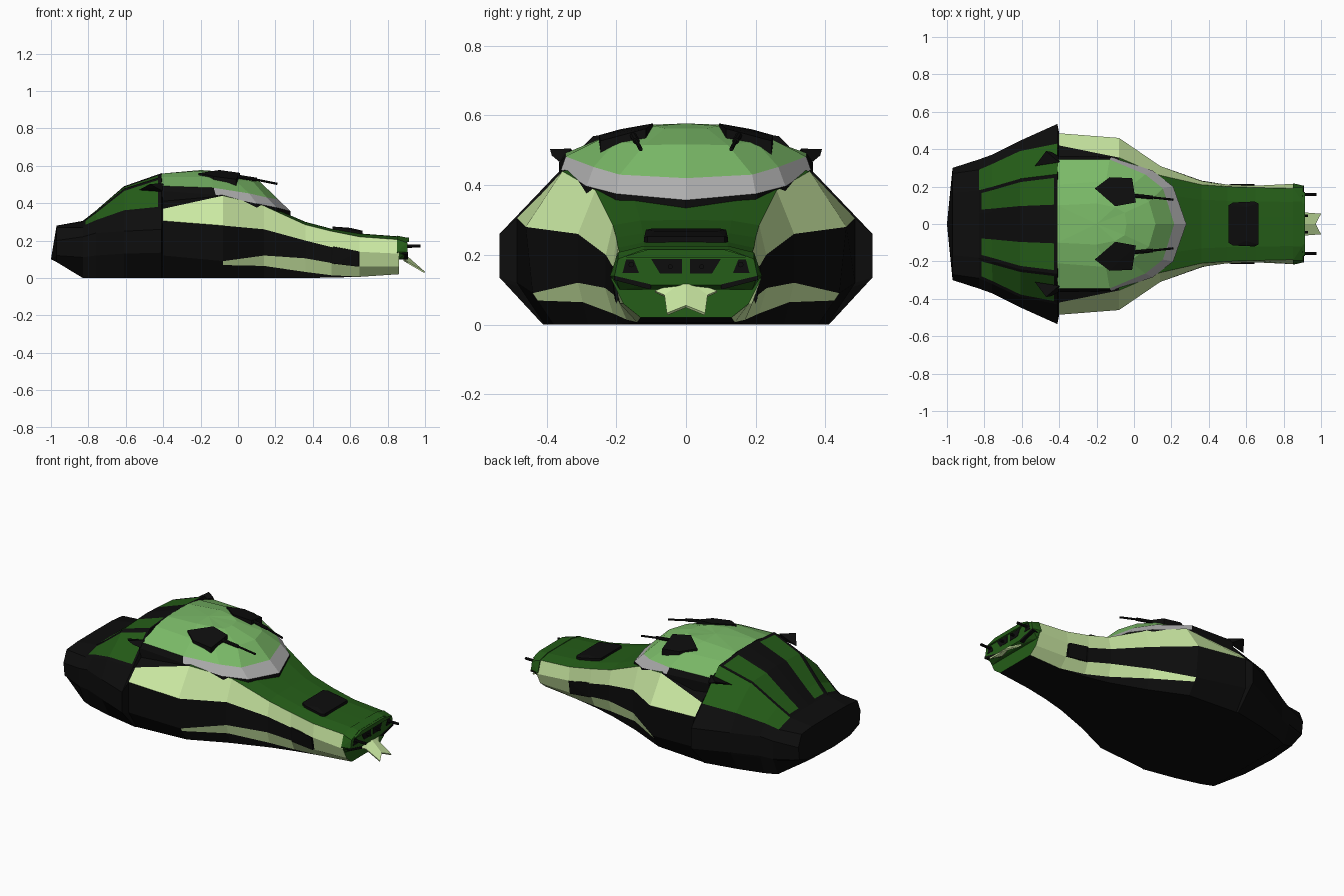
import bpy, bmesh
from mathutils import Vector

if "Cube" in bpy.data.objects:
    bpy.data.objects.remove(bpy.data.objects["Cube"])

COL = {"black": (0.004, 0.004, 0.004, 1), "dark": (0.018, 0.11, 0.009, 1),
       "mid": (0.2, 0.5, 0.14, 1), "light": (0.62, 0.85, 0.38, 1)}
MAT = {}
for n, c in COL.items():
    MAT[n] = bpy.data.materials.new(n + "_paint")
    MAT[n].diffuse_color = c
NAMES = list(COL)
ID = {n: i for i, n in enumerate(NAMES)}
ID["grey"] = 4
MAT["grey"] = bpy.data.materials.new("window_grey")
MAT["grey"].diffuse_color = (0.45, 0.45, 0.45, 1)


def finish(bm, name, mats):
    bmesh.ops.recalc_face_normals(bm, faces=bm.faces[:])
    me = bpy.data.meshes.new(name)
    bm.to_mesh(me)
    bm.free()
    for m in mats:
        me.materials.append(MAT[m])
    ob = bpy.data.objects.new(name, me)
    bpy.context.collection.objects.link(ob)
    return ob


def solid(name, pts, mat):
    """Convex faceted block around a few points."""
    bm = bmesh.new()
    for p in pts:
        bm.verts.new(p)
    r = bmesh.ops.convex_hull(bm, input=bm.verts[:])
    loose = [v for v in bm.verts if not v.link_faces]
    bmesh.ops.delete(bm, geom=loose, context='VERTS')
    return finish(bm, name, [mat])


def rod(name, p, q, r, mat="black"):
    p, q = Vector(p), Vector(q)
    bm = bmesh.new()
    bmesh.ops.create_cone(bm, cap_ends=True, segments=8, radius1=r, radius2=r, depth=(q - p).length)
    bm.transform((q - p).to_track_quat('Z', 'Y').to_matrix().to_4x4())
    bmesh.ops.translate(bm, verts=bm.verts[:], vec=(p + q) / 2)
    return finish(bm, name, [mat])


def lerp(p, q, t):
    return tuple(a + (b - a) * t for a, b in zip(p, q))


# Hull stations: x, bottom edge (y,z), lower chine, upper chine, deck edge, centre height
ST = [(-.97, .20, .085, .29, .12, .30, .20, .27, .27, .28),
      (-.83, .30, 0, .345, .11, .345, .22, .29, .27, .305),
      (-.76, .33, 0, .37, .12, .37, .24, .32, .30, .36),
      (-.61, .37, 0, .445, .13, .445, .25, .39, .35, .49),
      (-.41, .41, 0, .535, .135, .535, .26, .43, .37, .56),
      (-.40, .405, 0, .485, .12, .485, .305, .42, .37, .50),
      (-.08, .38, 0, .44, .09, .46, .28, .355, .44, .465),
      (.14, .28, 0, .31, .12, .31, .26, .26, .385, .395),
      (.36, .20, 0, .232, .105, .23, .20, .21, .285, .30),
      (.50, .165, .002, .20, .08, .21, .165, .20, .25, .263),
      (.65, .14, .006, .19, .06, .205, .14, .195, .22, .238),
      (.86, .13, .02, .18, .06, .215, .13, .19, .205, .222)]
bm = bmesh.new()
rings = []
for x, ay, az, by, bz, cy, cz, dy, dz, tz in ST:
    t = min(.9, max(.02, (.65 - x) * 1.05))
    half = [(ay, az), lerp((ay, az), (by, bz), t), (by, bz), (cy, cz), (dy, dz),
            (.62 * dy, dz + .9 * (tz - dz)), (.2 * dy, dz + .97 * (tz - dz))]
    full = half + [(0, tz)] + [(-y, z) for y, z in reversed(half)]
    rings.append([bm.verts.new((x, y, z)) for y, z in full])


def hull_colour(k, x):
    if (k == 0 or k == 2) and x >= .65 or k == 1 and x >= -.08 or k == 3 and x >= -.4:
        return "light"
    if k in (4, 5, 6) and x >= -.08 or k in (4, 5) and -.83 <= x < -.41:
        return "dark"
    return "black"


rear = {}
N = len(rings[0])
for i in range(len(rings) - 1):
    for j in range(N):
        a, b = rings[i], rings[i + 1]
        f = bm.faces.new((a[j], a[(j + 1) % N], b[(j + 1) % N], b[j]))
        k = min(j, 13 - j) if j < 14 else -1
        f.material_index = ID[hull_colour(k, ST[i][0])]
        if k in (4, 5) and -.83 <= ST[i][0] < -.41:
            rear.setdefault(j, []).append(f)
bm.faces.new(rings[-1]).material_index = ID["dark"]
tail = bm.verts.new((-1, 0, .10))
for j in range(N):
    bm.faces.new((rings[0][j], rings[0][(j + 1) % N], tail))
# Black borders around the four rear panels
for fs in rear.values():
    for f in bmesh.ops.inset_region(bm, faces=fs, thickness=.018, use_even_offset=True)["faces"]:
        f.material_index = ID["black"]
finish(bm, "hull", NAMES)

# Cabin: half rings from front centre to rear, bottom to top
CAB = [[(.28, 0, .357), (.21, .2, .375), (.10, .285, .397), (-.12, .358, .445), (-.41, .365, .465)],
       [(.215, 0, .42), (.155, .19, .43), (.06, .265, .452), (-.13, .345, .482), (-.41, .345, .492)],
       [(.115, 0, .517), (.08, .12, .515), (-.02, .20, .525), (-.15, .23, .54), (-.41, .21, .54)],
       [(-.04, 0, .563), (-.05, .06, .563), (-.1, .09, .57), (-.2, .11, .573), (-.41, .10, .558)]]
CAB.insert(0, [(x, y, z - .07) for x, y, z in CAB[0]])
bm = bmesh.new()
rg = []
for h in CAB:
    full = [(x, -y, z) for x, y, z in reversed(h[1:])] + h
    rg.append([bm.verts.new(p) for p in full])
panes = []
for i in range(4):
    for j in range(8):
        f = bm.faces.new((rg[i][j], rg[i][j + 1], rg[i + 1][j + 1], rg[i + 1][j]))
        f.material_index = ID["mid"] if i > 1 else ID["black"]
        if i == 1 and 1 <= j <= 6:
            f.material_index = ID["grey"]
            panes.append(f)
    bm.faces.new((rg[i][0], rg[i + 1][0], rg[i + 1][8], rg[i][8]))
# Roof centre strips
top = rg[4]
ridge = bm.verts.new((-.2, 0, .577))
for j in range(8):
    bm.faces.new((top[j], top[j + 1], ridge)).material_index = ID["mid"]
bm.faces.new((top[8], top[0], ridge)).material_index = ID["mid"]
# Window frames
for f in bmesh.ops.inset_individual(bm, faces=panes, thickness=.006)["faces"]:
    f.material_index = ID["black"]
finish(bm, "cabin", NAMES + ["grey"])

for s, side in ((1, "left"), (-1, "right")):
    # Roof turret with a stepped barrel
    up = [(-.21, .19, .56), (-.13, .25, .543), (-.01, .245, .527), (.01, .115, .562), (-.10, .095, .577)]
    solid("turret_" + side, [(x, s * y, z - d) for x, y, z in up for d in (0, .06)], "black")
    rod("barrel_base_" + side, (-.02, s * .153, .545), (.10, s * .142, .526), .010)
    rod("barrel_" + side, (.08, s * .144, .529), (.21, s * .13, .503), .006)
    # Swept fin beside the cabin's rear corner
    solid("fin_" + side, [(-.40, s * .33, .505), (-.39, s * .355, .46), (-.53, s * .31, .47),
                          (-.47, s * .39, .503), (-.44, s * .385, .485)], "black")
    # Raised plate at the front of the side stripe
    solid("side_plate_" + side, [(x, s * y, z) for x, y, z in
          ((.48, .20, .175), (.48, .19, .08), (.52, .214, .165), (.52, .205, .075),
           (.645, .213, .142), (.645, .20, .06), (.645, .18, .1), (.48, .18, .12))], "black")
    # Nose windows and guns
    for nm, poly in (("inner", [(.012, .147), (.075, .147), (.10, .188), (.012, .188)]),
                     ("outer", [(.135, .148), (.182, .148), (.172, .186), (.15, .186)])):
        solid("nose_window_%s_%s" % (nm, side),
              [(x, s * y, z) for y, z in poly for x in (.89, .907)], "black")
    rod("nose_gun_" + side, (.89, s * .157, .172), (.975, s * .157, .172), .008)
    rod("nose_stub_" + side, (.89, s * .045, .166), (.93, s * .045, .166), .007)

# Nose head
head = [(.85, .195, .207), (.85, .218, .14), (.85, .12, .226), (.86, .19, .10),
        (.90, .12, .216), (.905, .195, .188), (.905, .205, .14), (.905, .10, .113), (.88, .10, .10)]
solid("nose_head", [(x, s * y, z) for x, y, z in head for s in (1, -1)], "dark")
# Brow over the nose windows and sill below them
solid("nose_brow", [(x, s * y, z) for x in (.88, .915) for y, z in ((.11, .215), (.17, .197), (.17, .192), (.11, .205))
                    for s in (1, -1)], "dark")
for s in (1, -1):
    solid("nose_sill", [(x, s * y, z) for x in (.86, .908)
                        for y, z in ((.205, .14), (.207, .128), (.10, .10), (.10, .115))], "black")

# Deck hatch
hatch = [(.505, .10, .275), (.53, .115, .272), (.645, .12, .25), (.665, .11, .253), (.60, .09, .268)]
solid("deck_hatch", [(x, s * y, z - d) for x, y, z in hatch for s in (1, -1) for d in (0, .03)], "black")

# Forked chin ram
bm = bmesh.new()
for s in (1, -1):
    p = [bm.verts.new((x, s * y, z)) for x, y, z in
         ((.89, 0, .13), (.89, .09, .097), (.91, .062, .085), (1.0, .055, .033), (.972, 0, .055))]
    bm.faces.new((p[0], p[1], p[2]))
    bm.faces.new((p[0], p[2], p[3], p[4]))
bmesh.ops.remove_doubles(bm, verts=bm.verts[:], dist=1e-4)
ram = finish(bm, "chin_ram", ["light"])
ram.modifiers.new("thick", 'SOLIDIFY').thickness = .008

for m in bpy.data.materials:
    if m.users and not m.is_grease_pencil:
        m.use_nodes = True
        m.node_tree.nodes["Principled BSDF"].inputs["Base Color"].default_value = m.diffuse_color
